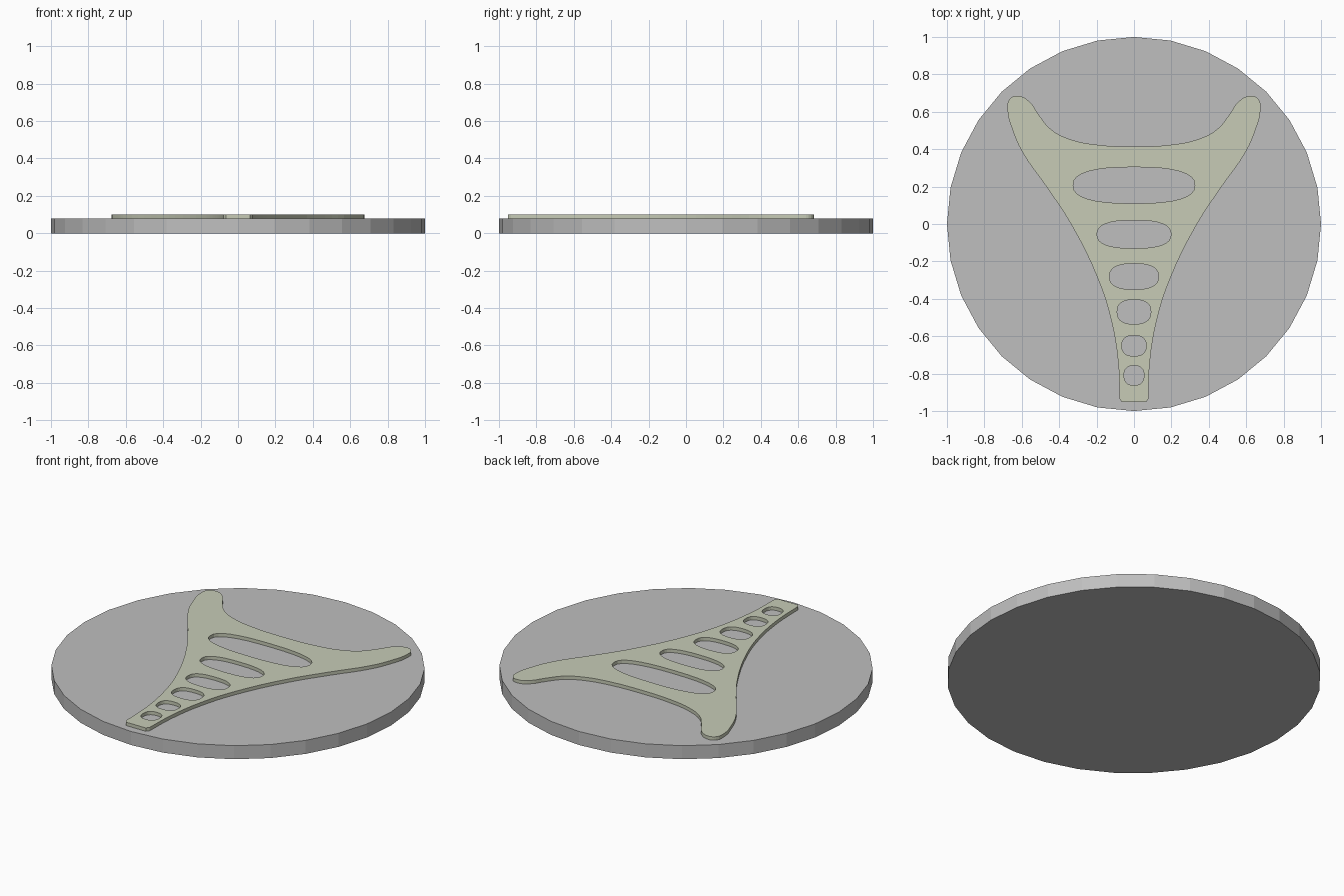
import bpy, math

if "Cube" in bpy.data.objects:
    bpy.data.objects.remove(bpy.data.objects["Cube"])


def material(name, rgb):
    m = bpy.data.materials.new(name)
    m.diffuse_color = (*rgb, 1)
    m.use_nodes = True
    m.node_tree.nodes["Principled BSDF"].inputs["Base Color"].default_value = m.diffuse_color
    return m


grey = material("grey", (0.52, 0.52, 0.52))
pale_olive = material("pale olive", (0.57, 0.60, 0.47))

# Round base disc
bpy.ops.mesh.primitive_cylinder_add(vertices=32, radius=1, depth=0.08, location=(0, 0, 0.04))
base = bpy.context.object
base.name = "base_disc"
base.data.materials.append(grey)

# Raised Y-shaped plate: a filled 2D curve with holes
curve = bpy.data.curves.new("plate_curve", "CURVE")
curve.dimensions = "2D"
curve.fill_mode = "BOTH"
curve.extrude = 0.011
curve.resolution_u = 4

# Right half of the outline, from top centre to bottom
half = [(0, .414), (.2, .424), (.342, .453), (.443, .505), (.51, .585), (.56, .655),
        (.62, .685), (.665, .668), (.676, .61), (.65, .505), (.6, .39), (.465, .195),
        (.337, 0), (.19, -.3), (.123, -.51), (.085, -.735), (.077, -.935), (.064, -.953)]
outline = half + [(-x, y) for x, y in reversed(half) if x > 0]
spline = curve.splines.new("BEZIER")
spline.bezier_points.add(len(outline) - 1)
for bp, (x, y) in zip(spline.bezier_points, outline):
    bp.co = (x, y, 0)
    kind = "VECTOR" if y < -.9 else "AUTO"
    bp.handle_left_type = bp.handle_right_type = kind
spline.use_cyclic_u = True

# Rounded holes: half width, bottom, top
holes = [(.325, .11, .304), (.198, -.13, .02), (.131, -.35, -.212),
         (.09, -.535, -.405), (.065, -.706, -.596), (.053, -.862, -.757)]
for w, lo, hi in holes:
    s = curve.splines.new("POLY")
    n = 32
    s.points.add(n - 1)
    for i, p in enumerate(s.points):
        a = 2 * math.pi * i / n
        c, d = math.cos(a), math.sin(a)
        x = math.copysign(abs(c) ** .8, c) * w
        y = (lo + hi) / 2 + math.copysign(abs(d) ** .8, d) * (hi - lo) / 2
        p.co = (x, y, 0, 1)
    s.use_cyclic_u = True

helper = bpy.data.objects.new("plate_helper", curve)
bpy.context.collection.objects.link(helper)
bpy.context.view_layer.update()
evaluated = helper.evaluated_get(bpy.context.evaluated_depsgraph_get())
mesh = bpy.data.meshes.new_from_object(evaluated)
bpy.data.objects.remove(helper)

plate = bpy.data.objects.new("raised_plate", mesh)
plate.location.z = 0.089
bpy.context.collection.objects.link(plate)
mesh.materials.clear()
mesh.materials.append(pale_olive)
for f in mesh.polygons:
    f.use_smooth = False
    f.material_index = 0
